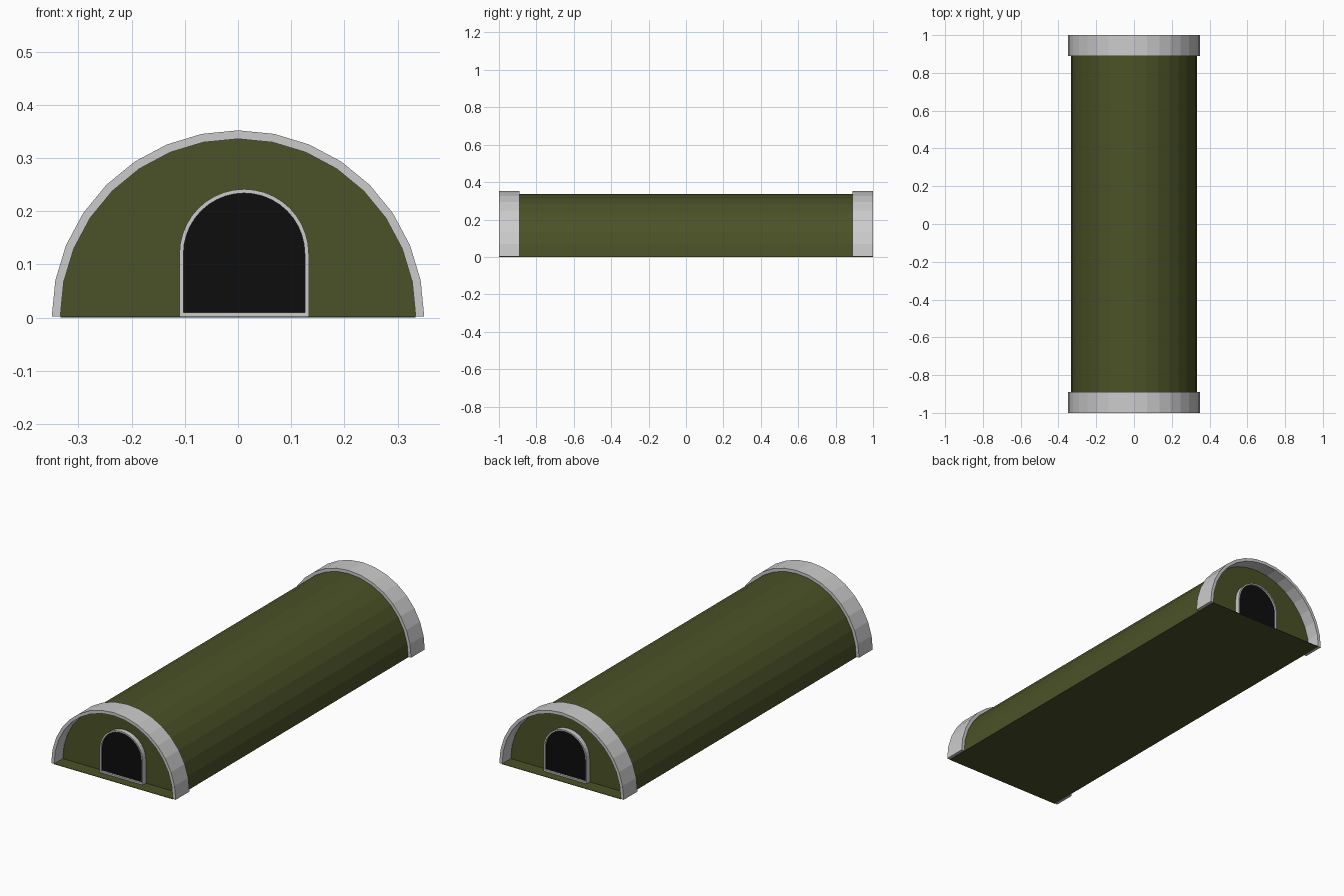
import bpy, bmesh
from math import sin, cos, pi

if "Cube" in bpy.data.objects:
    bpy.data.objects.remove(bpy.data.objects["Cube"])

BASE = 0.002      # floor thickness
DOOR_X = 0.0115   # doors sit slightly off centre


def material(name, rgb):
    m = bpy.data.materials.new(name)
    m.diffuse_color = (*rgb, 1)
    m.use_nodes = True
    m.node_tree.nodes["Principled BSDF"].inputs["Base Color"].default_value = m.diffuse_color
    return m


olive = material("olive", (0.07, 0.083, 0.02))
black = material("black", (0.004, 0.004, 0.004))


def arc(r, n, cx=0, cz=BASE):
    return [(cx + r * cos(pi * i / n), cz + r * sin(pi * i / n)) for i in range(n + 1)]


def door_outline(r, bottom):
    cz = 0.12
    return [(DOOR_X + r, bottom)] + arc(r, 20, DOOR_X, cz) + [(DOOR_X - r, bottom)]


def extrude(name, faces, y0, y1, mat=None):
    """Extrude a set of x/z polygons from y0 to y1."""
    bm = bmesh.new()
    for poly in faces:
        bm.faces.new([bm.verts.new((x, y0, z)) for x, z in poly])
    bmesh.ops.remove_doubles(bm, verts=bm.verts, dist=1e-5)
    new = bmesh.ops.extrude_face_region(bm, geom=bm.faces[:], use_keep_orig=True)
    moved = [g for g in new["geom"] if isinstance(g, bmesh.types.BMVert)]
    bmesh.ops.translate(bm, verts=moved, vec=(0, y1 - y0, 0))
    bmesh.ops.recalc_face_normals(bm, faces=bm.faces)
    mesh = bpy.data.meshes.new(name)
    bm.to_mesh(mesh)
    bm.free()
    ob = bpy.data.objects.new(name, mesh)
    bpy.context.collection.objects.link(ob)
    if mat:
        mesh.materials.append(mat)
    return ob


def band(outer, inner, closed=False):
    """Quads between two matching outlines."""
    n = len(outer)
    return [[outer[i], outer[(i + 1) % n], inner[(i + 1) % n], inner[i]]
            for i in range(n if closed else n - 1)]


# Half-round body with its end walls, and the floor running under it
extrude("hut_body", [arc(0.334, 16)], -0.93, 0.93, olive)
extrude("floor", [[(-0.334, 0), (0.334, 0), (0.334, BASE), (-0.334, BASE)]], -1, 1, olive)

# Matching ends: rim, door frame and door panel
for end, s in (("front", -1), ("back", 1)):
    extrude(end + "_rim", band(arc(0.35, 16), arc(0.334, 16)), s * 0.89, s * 1.0)
    extrude(end + "_door_frame",
            band(door_outline(0.1215, BASE), door_outline(0.1140, 0.010), True),
            s * 0.925, s * 0.955)
    extrude(end + "_door", [door_outline(0.1145, 0.0095)], s * 0.925, s * 0.945, black)
